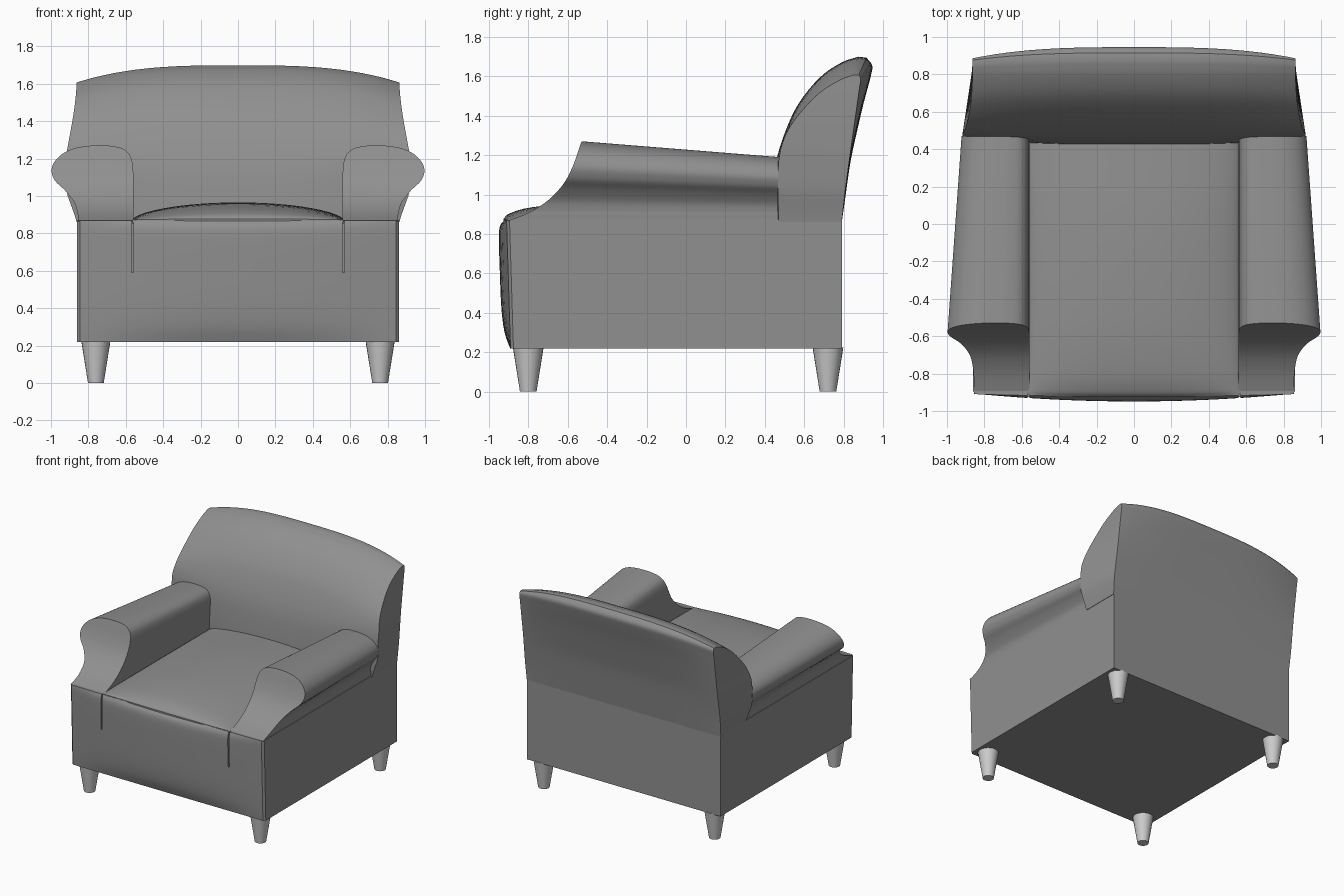
import bpy, bmesh, math
from mathutils import Vector

cube = bpy.data.objects.get("Cube")
if cube:
    bpy.data.objects.remove(cube, do_unlink=True)


def material(name, value):
    m = bpy.data.materials.new(name)
    m.use_nodes = True
    color = (value, value, value, 1)
    m.diffuse_color = color
    m.node_tree.nodes["Principled BSDF"].inputs["Base Color"].default_value = color
    return m


FABRIC = material("grey fabric", 0.28)
LEG = material("light grey legs", 0.6)


def clamp(v):
    return max(0.0, min(1.0, v))


def smooth_path(points, steps=4):
    """Catmull-Rom resampling of tuples of any length."""
    pts = [Vector(p) for p in points]
    pts = [pts[0] * 2 - pts[1]] + pts + [pts[-1] * 2 - pts[-2]]
    out = []
    for a, b, c, d in zip(pts, pts[1:], pts[2:], pts[3:]):
        for i in range(steps):
            t = i / steps
            out.append(b + (c - a) * t / 2 + (a * 2 - b * 5 + c * 4 - d) * t * t / 2
                       + (b * 3 - a - c * 3 + d) * t ** 3 / 2)
    return out + [pts[-2]]


def finish(obj, mat, angle=35):
    obj.data.materials.append(mat)
    bpy.ops.object.select_all(action='DESELECT')
    obj.select_set(True)
    bpy.context.view_layer.objects.active = obj
    bpy.ops.object.shade_smooth_by_angle(angle=math.radians(angle))


def skin(name, rings):
    """Join rings of (one side + other side reversed), capping both ends with strips."""
    bm = bmesh.new()
    loops = [[bm.verts.new(p) for p in ring] for ring in rings]
    n = len(loops[0])
    for a, b in zip(loops, loops[1:]):
        for i in range(n):
            j = (i + 1) % n
            bm.faces.new((a[i], a[j], b[j], b[i]))
    for ring in (loops[0], loops[-1]):
        for i in range(n // 2 - 1):
            bm.faces.new((ring[i], ring[i + 1], ring[n - 2 - i], ring[n - 1 - i]))
    bmesh.ops.recalc_face_normals(bm, faces=bm.faces)
    mesh = bpy.data.meshes.new(name)
    bm.to_mesh(mesh)
    bm.free()
    obj = bpy.data.objects.new(name, mesh)
    bpy.context.collection.objects.link(obj)
    return obj


# Base with bulging front
STEPS = 16
xs = [-0.86] + [-0.845 + 1.69 * i / STEPS for i in range(STEPS + 1)] + [0.86]
rings = []
for z, y_mid in smooth_path([(0.22, -0.892), (0.3, -0.92), (0.42, -0.936), (0.6, -0.944),
                             (0.78, -0.949), (0.84, -0.943), (0.87, -0.922)], 3):
    y_side = -0.89 - 0.02 * (z - 0.22) / 0.65
    front = [(x, (y_side + 0.015) if abs(x) > 0.85 else
              y_side + (y_mid - y_side) * (1 - (x / 0.845) ** 2), z) for x in xs]
    back = [(x, 0.79, z) for x in reversed(xs)]
    rings.append(front + back)
base = skin("base", rings)

# Front slits below the arms
for side in (-1, 1):
    bpy.ops.mesh.primitive_cube_add(size=1, location=(side * 0.565, -0.95, 0.75))
    cutter = bpy.context.object
    cutter.name = "slit_cutter"
    cutter.scale = (0.01, 0.1, 0.32)
    cutter.hide_render = True
    cutter.hide_viewport = True
    cut = base.modifiers.new("slit", 'BOOLEAN')
    cut.operation = 'DIFFERENCE'
    cut.solver = 'EXACT'
    cut.object = cutter
finish(base, FABRIC)

# Domed seat
rings = []
for y, height in smooth_path([(-0.912, 0.06), (-0.88, 0.35), (-0.77, 0.68), (-0.5, 0.95),
                              (0, 1), (0.45, 0.75)]):
    top, under = [], []
    for i in range(25):
        r = math.sin(math.pi * (i / 24 - 0.5))
        bow = 1 - r * r
        yy = y - 0.015 * bow * clamp(-y)
        top.append((r * 0.565, yy, 0.872 + 0.093 * height * bow ** 0.6))
        under.append((r * 0.565, yy, 0.85))
    rings.append(top + under[::-1])
finish(skin("seat", rings), FABRIC)

# Rolled arms: height, inner x, outer x, scooped front y
levels = smooth_path([
    (0.865, 0.56, 0.855, -0.908), (0.89, 0.56, 0.856, -0.84), (0.92, 0.56, 0.86, -0.775),
    (0.97, 0.56, 0.878, -0.7), (1.03, 0.56, 0.925, -0.64), (1.08, 0.56, 0.977, -0.605),
    (1.13, 0.56, 0.997, -0.58), (1.18, 0.565, 0.983, -0.56), (1.225, 0.582, 0.94, -0.545),
    (1.255, 0.62, 0.875, -0.535), (1.268, 0.68, 0.80, -0.53), (1.27, 0.72, 0.75, -0.53)])


def arm_rear(x, z):
    taper = clamp((x - 0.56) / 0.435) * clamp((z - 0.9) / 0.2)
    return (x - 0.075 * taper, 0.47, z - 0.08 * clamp((z - 0.9) / 0.37))


for side, label in ((1, "left"), (-1, "right")):
    front = [(a, y, z) for z, a, b, y in levels] + [(b, y, z) for z, a, b, y in reversed(levels)]
    rear = [arm_rear(x, z) for x, y, z in front]
    rings = [[(side * x, y, z) for x, y, z in ring] for ring in (front, rear)]
    finish(skin(label + "_arm", rings), FABRIC)

# Backrest: section in the middle blended into a lower section at the sides
mid_front = smooth_path([(0.42, 0.86), (0.432, 1.0), (0.455, 1.16), (0.50, 1.31), (0.57, 1.46),
                         (0.68, 1.595), (0.79, 1.67), (0.875, 1.699)])
side_front = smooth_path([(0.47, 0.86), (0.467, 1.0), (0.47, 1.17), (0.50, 1.29), (0.56, 1.39),
                          (0.67, 1.51), (0.78, 1.58), (0.85, 1.607)])
mid_back = smooth_path([(0.79, 0.86), (0.81, 1.0), (0.835, 1.17), (0.865, 1.31), (0.9, 1.46),
                        (0.937, 1.6), (0.944, 1.655), (0.915, 1.694)])
side_back = smooth_path([(0.79, 0.86), (0.805, 1.0), (0.825, 1.15), (0.843, 1.28), (0.86, 1.4),
                         (0.878, 1.53), (0.886, 1.585), (0.876, 1.606)])
middle = mid_front + mid_back[::-1]
edge = side_front + side_back[::-1]


def back_x(r, y, z):
    flare = clamp((1.62 - z) / 0.4) * clamp((z - 0.87) / 0.15) * clamp((0.84 - y) / 0.36)
    return r * (0.863 + 0.055 * flare * abs(r) ** 8)


rings = []
for i in range(33):
    r = math.sin(math.pi * (i / 32 - 0.5))
    w = abs(r) ** 3
    ring = [m.lerp(e, w) for m, e in zip(middle, edge)]
    rings.append([(back_x(r, y, z), y, z) for y, z in ring])
finish(skin("backrest", rings), FABRIC)

# Tapered legs
for y, row in ((-0.8, "front"), (0.72, "rear")):
    for x, label in ((0.76, "left"), (-0.76, "right")):
        bpy.ops.mesh.primitive_cone_add(vertices=24, radius1=0.042, radius2=0.078,
                                        depth=0.225, location=(x, y, 0.1125))
        leg = bpy.context.object
        leg.name = f"{row}_{label}_leg"
        finish(leg, LEG)
